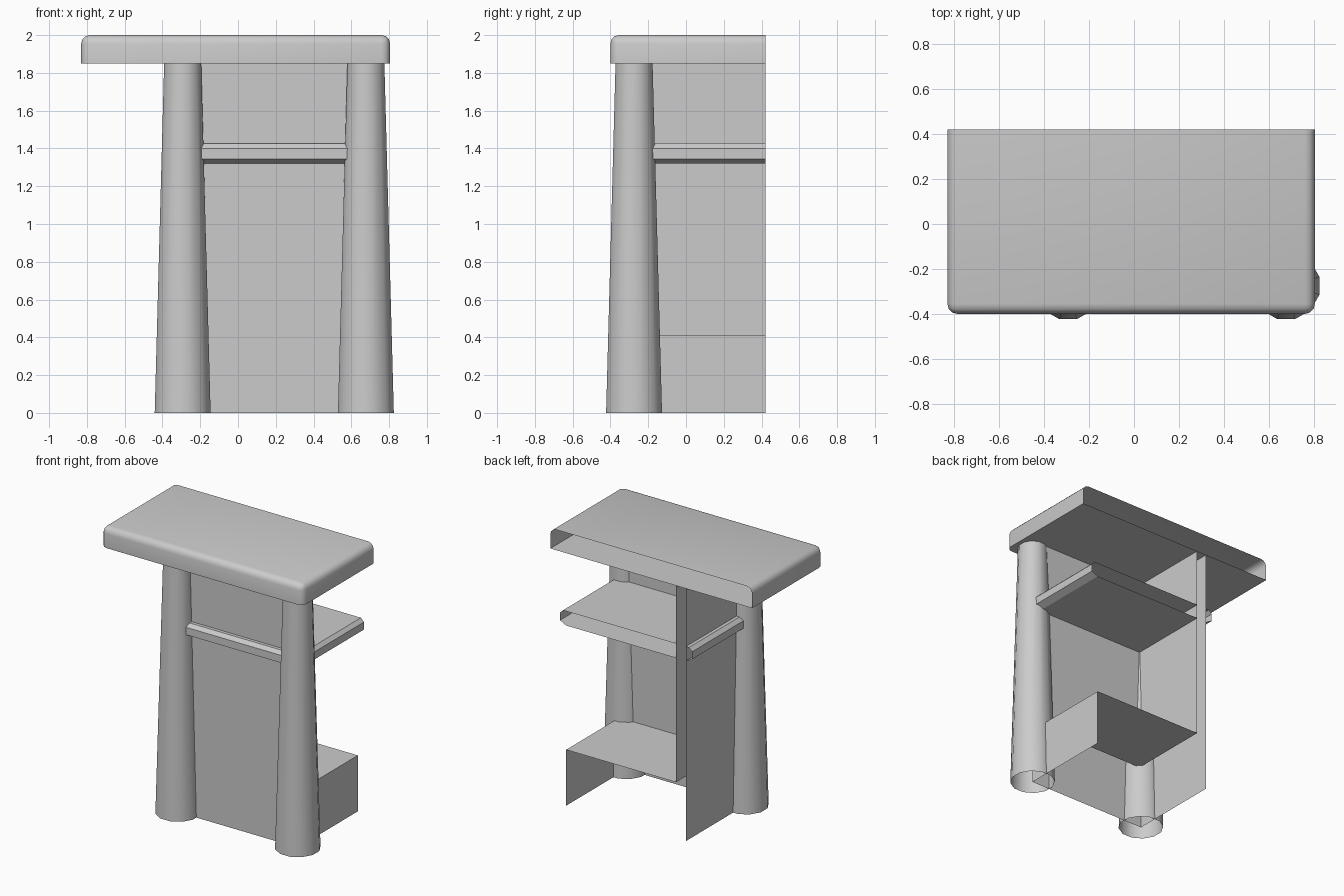
import bpy, bmesh, math

cube = bpy.data.objects.get("Cube")
if cube:
    bpy.data.objects.remove(cube, do_unlink=True)

grey = bpy.data.materials.new("plain_grey")
grey.use_nodes = True
COLOUR = (0.6, 0.6, 0.6, 1)
grey.diffuse_color = COLOUR
grey.node_tree.nodes["Principled BSDF"].inputs["Base Color"].default_value = COLOUR

# Main dimensions of the stand
LEFT, RIGHT, FRONT, BACK = 0.677, -0.293, -0.275, 0.42
WALL = 0.08
BASE_TOP, PLATE_BOTTOM, PLATE_TOP = 0.41, 1.85, 2.0
SHELF_LOW, SHELF_TOP = 1.32, 1.425


def finish(name, bm, smooth=False):
    mesh = bpy.data.meshes.new(name)
    bm.to_mesh(mesh)
    bm.free()
    mesh.materials.append(grey)
    obj = bpy.data.objects.new(name, mesh)
    bpy.context.collection.objects.link(obj)
    if smooth:
        bpy.ops.object.select_all(action='DESELECT')
        obj.select_set(True)
        bpy.context.view_layer.objects.active = obj
        bpy.ops.object.shade_smooth_by_angle(angle=math.radians(40))
    return obj


def loft(name, rings, closed=False, smooth=False):
    """Skin a sheet between successive rows of points."""
    bm = bmesh.new()
    rows = [[bm.verts.new(p) for p in ring] for ring in rings]
    for low, high in zip(rows, rows[1:]):
        count = len(low)
        for i in range(count if closed else count - 1):
            j = (i + 1) % count
            bm.faces.new((low[i], low[j], high[j], high[i]))
    return finish(name, bm, smooth)


def corner_path(d, z):
    """L-shaped wall line, moved inwards by d."""
    return [(RIGHT + d, BACK, z), (RIGHT + d, FRONT + d, z), (LEFT, FRONT + d, z)]


def rim_path(d, z):
    """U-shaped line around the stand, moved outwards by d."""
    return [(RIGHT - d, BACK, z), (RIGHT - d, FRONT - d, z),
            (LEFT + d, FRONT - d, z), (LEFT + d, BACK, z)]


def column_ring(x, apothem, z, sides=12):
    r = apothem / math.cos(math.pi / sides)
    angles = [math.tau * (i + 0.5) / sides for i in range(sides)]
    return [(x + r * math.cos(a), FRONT + r * math.sin(a), z) for a in angles]


def deck(name, z):
    """Flat sheet inside the inner wall."""
    x, y = RIGHT + WALL, FRONT + WALL
    return loft(name, [[(x, y, z), (LEFT, y, z)], [(x, BACK, z), (LEFT, BACK, z)]])


# Double wall along the front and right side
loft("outer_wall", [corner_path(0, 0), corner_path(0, PLATE_BOTTOM)])
loft("inner_wall", [corner_path(WALL, BASE_TOP), corner_path(WALL, PLATE_BOTTOM)])

# Low base box
loft("base_side", [[(LEFT, FRONT, 0), (LEFT, BACK, 0)],
                   [(LEFT, FRONT, BASE_TOP), (LEFT, BACK, BASE_TOP)]])
deck("base_top", BASE_TOP)

# Shelf with a chamfered rim running around the walls
deck("shelf_top", SHELF_TOP)
deck("shelf_underside", SHELF_LOW)
profile = [(0, SHELF_LOW), (0.05, 1.345), (0.05, 1.4), (0.025, SHELF_TOP), (0, SHELF_TOP)]
loft("shelf_rim", [rim_path(d, z) for d, z in profile])

# Tapered open columns on the two front corners
for name, x in (("left_column", LEFT), ("right_column", RIGHT)):
    loft(name, [column_ring(x, 0.148, 0), column_ring(x, 0.098, PLATE_BOTTOM)],
         closed=True, smooth=True)

# Rounded top plate, square and open at the back
bm = bmesh.new()
bmesh.ops.create_cube(bm, size=1)
for v in bm.verts:
    v.co.x = 0.805 if v.co.x > 0 else -0.83
    v.co.y = BACK if v.co.y > 0 else -0.4
    v.co.z = PLATE_TOP if v.co.z > 0 else PLATE_BOTTOM
rounded = [e for e in bm.edges
           if not all(v.co.y > BACK - 0.01 for v in e.verts)
           and not all(v.co.z < PLATE_BOTTOM + 0.01 for v in e.verts)]
bmesh.ops.bevel(bm, geom=rounded, offset=0.045, segments=3, profile=0.5, affect='EDGES')
back = [f for f in bm.faces if all(v.co.y > BACK - 0.001 for v in f.verts)]
bmesh.ops.delete(bm, geom=back, context='FACES')
finish("top_plate", bm, smooth=True)
